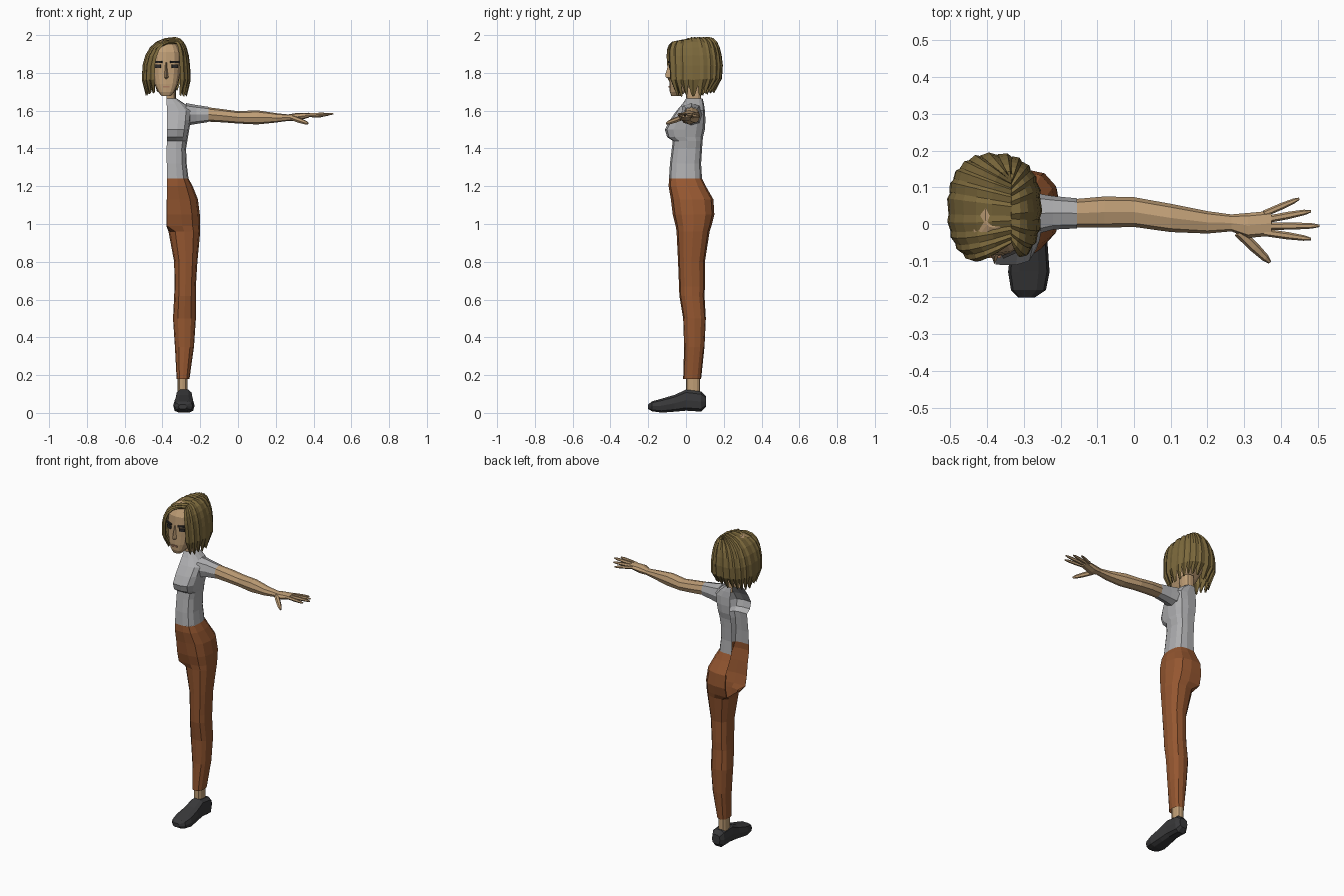
import bpy, bmesh, random
from math import sin, cos, radians, pi
from mathutils import Vector

random.seed(4)
if "Cube" in bpy.data.objects:
    bpy.data.objects.remove(bpy.data.objects["Cube"])

MID = -0.38  # plane on which the half body is cut open


def material(name, *rgb):
    m = bpy.data.materials.new(name)
    m.use_nodes = True
    m.diffuse_color = (*rgb, 1)
    bsdf = next(n for n in m.node_tree.nodes if n.type == "BSDF_PRINCIPLED")
    bsdf.inputs["Base Color"].default_value = (*rgb, 1)
    return m


SKIN = material("skin", 0.52, 0.34, 0.18)
HAIR = material("dark blonde hair", 0.2, 0.14, 0.045)
SHIRT = material("grey cotton", 0.42, 0.42, 0.43)
PANTS = material("rust cloth", 0.3, 0.095, 0.03)
SHOE = material("charcoal leather", 0.04, 0.04, 0.042)
EYE = material("dark eye", 0.03, 0.027, 0.025)
LIP = material("lip", 0.4, 0.2, 0.12)


def power(v, p):
    return (1 if v > 0 else -1) * abs(v) ** p if abs(v) > 1e-6 else 0


def oval(a0, a1, b0, b1, n=10, p=0.8, centre=None, inner=None):
    """Rounded outline between the limits; inner is the power of the a0 side."""
    c = (a0 + a1) / 2 if centre is None else centre
    mid, half = (b0 + b1) / 2, (b1 - b0) / 2
    pts = []
    for i in range(n):
        t = 2 * pi * i / n
        q = inner if inner and cos(t) < -1e-6 else p
        side = a1 - c if cos(t) > 0 else c - a0
        pts.append((c + side * power(cos(t), q), mid + half * power(sin(t), q)))
    return pts


def finish(name, bm, mat):
    bmesh.ops.recalc_face_normals(bm, faces=bm.faces[:])
    mesh = bpy.data.meshes.new(name)
    bm.to_mesh(mesh)
    bm.free()
    mesh.materials.append(mat)
    ob = bpy.data.objects.new(name, mesh)
    bpy.context.collection.objects.link(ob)
    return ob


def add_loft(bm, rings, caps=True):
    rows = [[bm.verts.new(p) for p in r] for r in rings]
    n = len(rows[0])
    for r, s in zip(rows, rows[1:]):
        for i in range(n):
            j = (i + 1) % n
            bm.faces.new((r[i], r[j], s[j], s[i]))
    if caps:
        bm.faces.new(rows[0])
        bm.faces.new(rows[-1])


def loft(name, rings, mat, caps=True, cut=False):
    bm = bmesh.new()
    add_loft(bm, rings, caps)
    if cut:  # leave the middle plane open
        flat = [f for f in bm.faces if all(v.co.x < MID + 0.004 for v in f.verts)]
        bmesh.ops.delete(bm, geom=flat, context="FACES")
    return finish(name, bm, mat)


def upright(rows, **kw):
    """Rows of height, centre, inner, outer, front, back, inner power."""
    return [[(MID + u, y, z) for u, y in oval(i, o, f, b, 12, 0.8, c, q)]
            for z, c, i, o, f, b, q in rows]


# Shirt body, neck and trousers
FLAT = 0.08
torso = [(1.24, .118, -.09, .085), (1.32, .108, -.085, .08), (1.4, .105, -.075, .085),
         (1.44, .112, -.07, .088), (1.46, .115, -.1, .09), (1.5, .122, -.112, .1),
         (1.55, .13, -.085, .103), (1.6, .135, -.05, .1), (1.635, .1, -.02, .095),
         (1.665, .055, .0, .088)]
loft("shirt_body", upright([(z, w * .48, 0, w, f, b, FLAT) for z, w, f, b in torso]),
     SHIRT, caps=False, cut=True)
loft("neck", upright([(z, .025, 0, .052, .005 - d, .08, FLAT)
                      for z, d in ((1.63, 0), (1.68, .005), (1.74, .02))]),
     SKIN, caps=False, cut=True)
hips = [(1.24, .06, .118, -.09, .085), (1.2, .06, .14, -.092, .105),
        (1.13, .07, .168, -.08, .145), (1.05, .08, .178, -.07, .15),
        (.99, .085, .18, -.055, .135)]
leg = [(.96, .012, .18, -.05, .125), (.8, .042, .165, -.042, .1),
       (.67, .044, .157, -.037, .1), (.62, .042, .157, -.035, .098),
       (.5, .036, .157, -.015, .105), (.35, .046, .147, -.01, .098),
       (.18, .055, .123, -.015, .08)]
loft("trousers", upright([(z, c, 0, o, f, b, FLAT) for z, c, o, f, b in hips]
                         + [(z, (i + o) / 2, i, o, f, b, .8) for z, i, o, f, b in leg]),
     PANTS, caps=False, cut=True)
loft("ankle", upright([(z, .087, .06, .113, .0, .075, .8) for z in (.09, .22)]), SKIN)

# Shoe, lofted from heel to toe
shoe = [(.105, -.31, -.255, .03, .09), (.08, -.325, -.24, .005, .115),
        (0, -.33, -.24, .01, .125), (-.06, -.335, -.235, .005, .097),
        (-.13, -.343, -.23, 0, .076), (-.18, -.335, -.24, .008, .062),
        (-.2, -.315, -.27, .02, .045)]
loft("shoe", [[(x, y, z) for x, z in oval(a, b, c, d, 10, .65)]
              for y, a, b, c, d in shoe], SHOE)


# Sleeve, arm and palm, lofted along x
def sideways(rows):
    return [[(x, y, z) for y, z in oval(a, b, c, d, 8)] for x, a, b, c, d in rows]


loft("sleeve", sideways([(-.275, -.03, .085, 1.52, 1.64), (-.22, -.015, .076, 1.53, 1.63),
                         (-.155, -.012, .07, 1.54, 1.62)]), SHIRT, caps=False)
loft("arm", sideways([(-.16, -.01, .068, 1.542, 1.618), (-.08, -.01, .075, 1.538, 1.608),
                      (0, -.008, .073, 1.532, 1.597), (.1, -.022, .055, 1.527, 1.602),
                      (.2, -.026, .035, 1.537, 1.587), (.265, -.02, .026, 1.546, 1.58),
                      (.31, -.038, .03, 1.545, 1.588), (.375, -.032, .036, 1.563, 1.589)]),
     SKIN)
digits = {"little_finger": ((.355, .028, 1.575), (.45, .069, 1.57), .009),
          "ring_finger": ((.36, .012, 1.577), (.482, .035, 1.577), .01),
          "middle_finger": ((.36, -.006, 1.578), (.505, -.005, 1.583), .01),
          "index_finger": ((.355, -.023, 1.577), (.482, -.041, 1.58), .01),
          "thumb": ((.285, -.022, 1.563), (.37, -.104, 1.532), .014)}
for name, (base, tip, r) in digits.items():
    a, b = Vector(base), Vector(tip)
    d = (b - a).normalized()
    side = d.cross(Vector((0, 0, 1))).normalized()
    up = side.cross(d)
    rings = [[a.lerp(b, t) + (side * cos(k * pi / 3) + up * sin(k * pi / 3)) * r * s
              for k in range(6)] for t, s in ((0, 1), (.5, 1), (.85, .75), (1, .35))]
    loft(name, rings, SKIN)

# Head
head = [(1.678, .025, -.078, -.03), (1.70, .043, -.086, 0), (1.74, .063, -.088, .06),
        (1.79, .074, -.086, .11), (1.85, .08, -.085, .13), (1.91, .08, -.08, .14),
        (1.95, .06, -.055, .11), (1.975, .025, -.01, .07)]
loft("head", [[(MID + u, y, z) for u, y in oval(-w, w, f, b, 16, .65)]
              for z, w, f, b in head], SKIN)
nose = [(1.855, .008, -.09), (1.79, .013, -.11), (1.775, .016, -.106), (1.768, .01, -.09)]
loft("nose", [[(MID - w, -.075, z), (MID, y, z), (MID + w, -.075, z)] for z, w, y in nose],
     SKIN)


def plate(name, x, y, z, w, h, turn, mat):
    bm = bmesh.new()
    bmesh.ops.create_cube(bm, size=1)
    bmesh.ops.scale(bm, vec=(w, .009, h), verts=bm.verts[:])
    ob = finish(name, bm, mat)
    ob.location = (x, y, z)
    ob.rotation_euler.z = radians(turn)


for label, s in (("left", 1), ("right", -1)):
    plate(label + "_eye", MID + s * .044, -.08, 1.836, .034, .018, s * 24, EYE)
    plate(label + "_brow", MID + s * .046, -.08, 1.858, .052, .01, s * 24, EYE)
plate("mouth", MID, -.088, 1.727, .036, .009, 0, LIP)

# Hair: overlapping ridged locks swept from an off-centre parting
CENTRE = Vector((MID, .04, 1.84))
FIRST, LAST, LOCKS = -48, 236, 19


def hair_path(deg):
    c, s = power(cos(radians(deg)), .8), power(sin(radians(deg)), .8)
    front = max(0, -s)
    root = Vector((-.335, .03 + .09 * s, 1.985 - .025 * front))
    rim = CENTRE + Vector((.122 * c, .15 * s, 0))
    bend = root.lerp(rim, .85)
    bend.z = 1.985 - .01 * front
    bend.y -= .025 * front
    end = CENTRE + Vector((.105 * c, .105 * s, -.15 + .015 * max(0, s)))
    pts = []
    for t in (0, .2, .4, .6, .8, 1):
        pts.append(root * (1 - t) ** 2 + bend * 2 * t * (1 - t) + rim * t * t)
    belly = rim.lerp(end, .5) + Vector((.012 * c, .018 * s, 0))
    return pts + [belly, end]


bm = bmesh.new()
step = (LAST - FIRST) / (LOCKS - 1)
for k in range(LOCKS):
    a = FIRST + k * step
    drop = random.uniform(-.015, .012)
    full = [hair_path(a + o * step * .62) for o in (-1, 0, 1)]
    rings = []
    for i, (lo, mid, hi) in enumerate(zip(*full)):
        if i == 7:  # pointed tip
            lo, hi = mid.lerp(lo, .35), mid.lerp(hi, .35)
        ring = [CENTRE + (p - CENTRE) * s
                for p, s in ((lo, .97), (mid, 1.035), (hi, 1.0), (mid, .91))]
        if i == 7:
            ring = [p + Vector((0, 0, drop)) for p in ring]
        rings.append(ring)
    add_loft(bm, rings)
finish("hair_locks", bm, HAIR)
